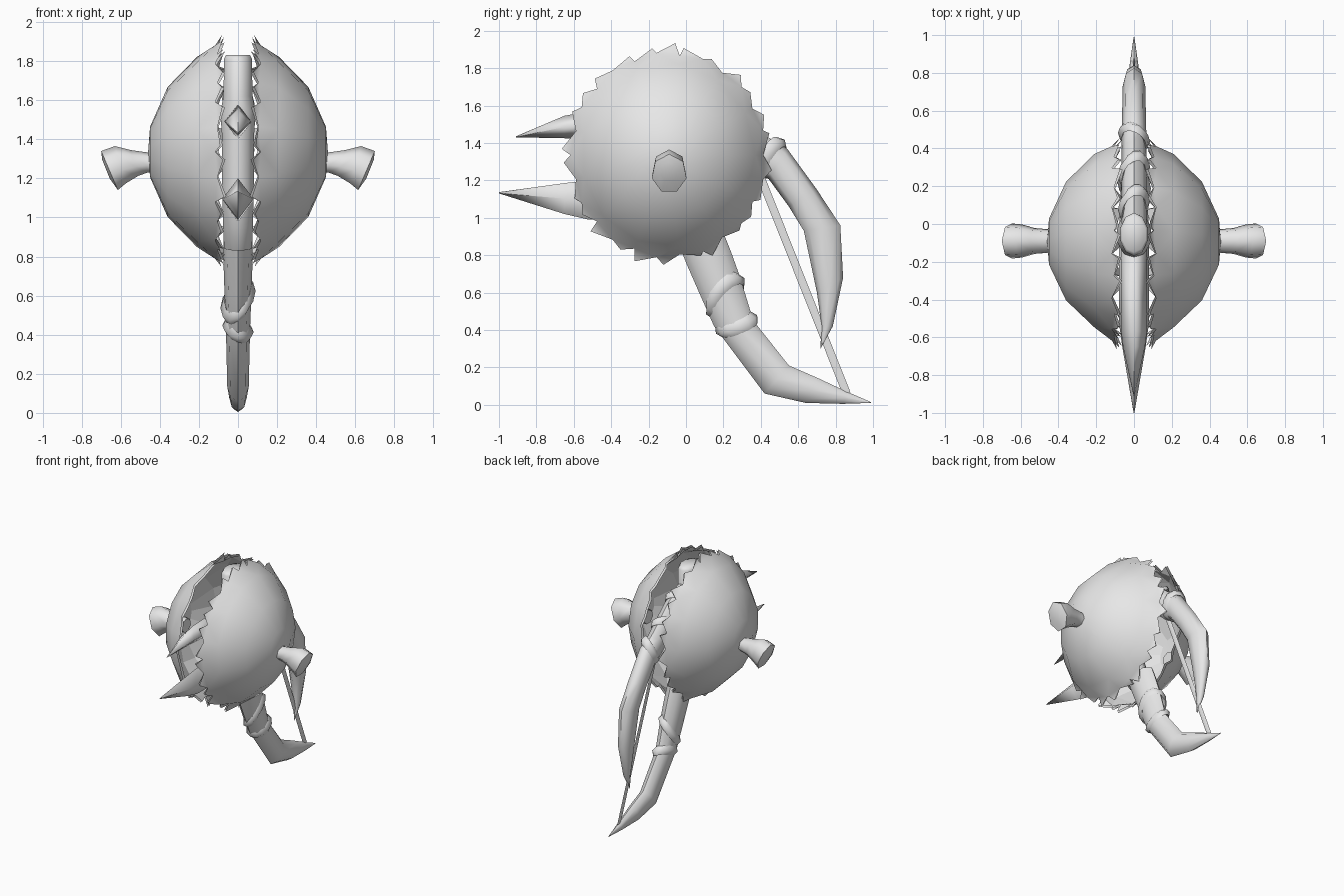
import bpy, bmesh, math, random
from mathutils import Vector

if "Cube" in bpy.data.objects:
    bpy.data.objects.remove(bpy.data.objects["Cube"])

random.seed(11)
mat = bpy.data.materials.new("bone grey")
mat.diffuse_color = (0.8, 0.8, 0.8, 1)
mat.use_nodes = True
mat.node_tree.nodes["Principled BSDF"].inputs["Base Color"].default_value = mat.diffuse_color
CY, CZ = -0.095, 1.335      # centre of the round shell


def finish(name, bm, angle=40, fix=True):
    if fix:
        bmesh.ops.recalc_face_normals(bm, faces=bm.faces)
    me = bpy.data.meshes.new(name)
    bm.to_mesh(me)
    bm.free()
    ob = bpy.data.objects.new(name, me)
    bpy.context.collection.objects.link(ob)
    me.materials.append(mat)
    bpy.ops.object.select_all(action='DESELECT')
    ob.select_set(True)
    bpy.context.view_layer.objects.active = ob
    bpy.ops.object.shade_smooth_by_angle(angle=math.radians(angle))
    return ob


def loft(name, sections, n=8, angle=60):
    """Skin elliptical sections given as (centre, half axis u, half axis v)."""
    bm = bmesh.new()
    rings = []
    for c, u, v in sections:
        rings.append([bm.verts.new(c + u * math.cos(2 * math.pi * k / n)
                                   + v * math.sin(2 * math.pi * k / n)) for k in range(n)])
    for r, s in zip(rings, rings[1:]):
        for k in range(n):
            bm.faces.new((r[k], r[(k + 1) % n], s[(k + 1) % n], s[k]))
    bm.faces.new(rings[0])
    bm.faces.new(rings[-1])
    return finish(name, bm, angle)


def limb(name, pairs, n=8, angle=60):
    """Loft in the x = 0 plane from opposite outline points (y, z, y, z, half width)."""
    secs = []
    for ya, za, yb, zb, w in pairs:
        a, b = Vector((0, ya, za)), Vector((0, yb, zb))
        secs.append(((a + b) / 2, (a - b) / 2, Vector((w, 0, 0))))
    return loft(name, secs, n, angle)


# Two domed shells with ragged toothed rims, each with a faceted lining
TEETH = 26
tips = [(random.uniform(0.565, 0.60), random.uniform(0.07, 0.09),
         random.uniform(-0.4, 0.4)) for _ in range(TEETH)]


def shell(name, side, profile, rim_x, rim_r, tip_in, angle, inward):
    bm = bmesh.new()

    def vert(x, r, a):
        return bm.verts.new((side * x, CY + 0.95 * r * math.cos(a), CZ + r * math.sin(a)))

    n = TEETH // 2
    step = 2 * math.pi / n
    rows = [[vert(x, r, k * step) for k in range(n)] for x, r in profile[1:]]
    rim = [vert(rim_x + 0.012 * (k % 2), rim_r + 0.015 * (k % 2), k * step / 2)
           for k in range(TEETH)]
    pole = vert(*profile[0], 0)
    faces = []
    for k in range(n):
        j = (k + 1) % n
        faces.append((pole, rows[0][k], rows[0][j]))
        for a, b in zip(rows, rows[1:]):
            faces.append((a[k], b[k], b[j], a[j]))
        m, e = 2 * k + 1, (2 * k + 2) % TEETH
        last = rows[-1]
        faces.append((last[k], rim[2 * k], rim[m]))
        faces.append((last[k], rim[m], last[j]))
        faces.append((last[j], rim[m], rim[e]))
    # one pointed tooth on each rim edge
    for k in range(TEETH):
        r, x, d = tips[k]
        ang = (k + 0.5 + d) * step / 2
        if math.sin(ang) > 0.93:
            r += 0.012
        faces.append((rim[k], vert(x - tip_in, r - 0.8 * tip_in, ang), rim[(k + 1) % TEETH]))
    for f in faces:
        bm.faces.new(f if (side > 0) != inward else f[::-1])
    finish(name, bm, angle, fix=False)


for side, word in ((1, "right"), (-1, "left")):
    shell(word + "_shell", side, [(0.46, 0), (0.45, 0.13), (0.36, 0.335), (0.21, 0.49)],
          0.105, 0.535, 0.0, 60, False)
    shell(word + "_lining", side, [(0.445, 0), (0.435, 0.13), (0.345, 0.325), (0.20, 0.475)],
          0.10, 0.52, 0.012, 5, True)
    # Stubby bone knob on the outside of each shell
    secs = []
    for x, z, dx, dz, w in ((0.40, 1.27, 0, 0.055, 0.06), (0.47, 1.28, 0.01, 0.055, 0.065),
                            (0.53, 1.275, 0.02, 0.07, 0.07), (0.60, 1.265, 0.03, 0.10, 0.09),
                            (0.655, 1.235, 0.045, 0.105, 0.095), (0.675, 1.245, 0.02, 0.05, 0.05)):
        secs.append((Vector((side * x, CY + 0.005, z)), Vector((side * dx, 0, dz)),
                     Vector((0, w, 0))))
    loft(word + "_knob", secs, 7, 60)

# Central grip between the shells
limb("grip", [(-0.15, 1.83, 0.04, 1.83, 0.065), (-0.17, 1.81, 0.06, 1.81, 0.075),
              (-0.17, 1.62, 0.06, 1.62, 0.078), (-0.18, 1.54, 0.07, 1.54, 0.095),
              (-0.16, 1.40, 0.04, 1.40, 0.085), (-0.16, 1.15, 0.04, 1.15, 0.085),
              (-0.12, 0.95, 0.12, 0.95, 0.08), (-0.04, 0.83, 0.20, 0.86, 0.075)], 10)

# Upper curved limb ending in a hooked blade
limb("upper_limb", [(-0.02, 1.74, -0.06, 1.54, 0.065), (0.22, 1.62, 0.16, 1.43, 0.065),
                    (0.44, 1.43, 0.36, 1.25, 0.065), (0.54, 1.37, 0.44, 1.21, 0.065),
                    (0.70, 1.15, 0.55, 1.06, 0.062), (0.825, 0.96, 0.63, 0.93, 0.06),
                    (0.84, 0.68, 0.70, 0.60, 0.05), (0.785, 0.42, 0.725, 0.42, 0.025),
                    (0.72, 0.30, 0.718, 0.30, 0.002)])

# Lower curved limb sweeping back to a point on the ground
limb("lower_limb", [(-0.04, 0.86, 0.20, 0.92, 0.075), (0.00, 0.76, 0.24, 0.82, 0.075),
                    (0.07, 0.60, 0.29, 0.68, 0.07), (0.15, 0.42, 0.36, 0.45, 0.062),
                    (0.42, 0.06, 0.55, 0.21, 0.055), (0.64, 0.01, 0.70, 0.145, 0.045),
                    (0.84, 0.005, 0.86, 0.07, 0.022), (0.99, 0.01, 0.99, 0.014, 0.002)])

# Forward horns with diamond sections
limb("upper_horn", [(-0.12, 1.58, -0.12, 1.40, 0.07), (-0.57, 1.56, -0.57, 1.42, 0.068),
                    (-0.65, 1.545, -0.65, 1.425, 0.058), (-0.91, 1.435, -0.91, 1.43, 0.002)],
     4, 100)
limb("lower_horn", [(-0.12, 1.20, -0.12, 0.98, 0.08), (-0.52, 1.20, -0.52, 0.99, 0.08),
                    (-0.65, 1.185, -0.65, 1.02, 0.062), (-1.0, 1.137, -1.0, 1.13, 0.002)],
     4, 100)


# Cord wound around the limbs, drawn as slanted rings
def binding(name, y, z, along, rx, rv, slant):
    ay = Vector((0, math.cos(along), math.sin(along)))
    av = Vector((0, -ay.z, ay.y))
    bm = bmesh.new()
    rings = []
    for k in range(12):
        t = 2 * math.pi * k / 12
        out = Vector((math.cos(t), 0, 0)) + av * math.sin(t)
        c = (Vector((rx * math.cos(t), y, z)) + av * (rv * math.sin(t))
             + ay * (slant * (math.cos(t) + 0.8 * math.sin(t))))
        rings.append([bm.verts.new(c + out * 0.02 * math.cos(q * math.pi / 2)
                                   + ay * 0.036 * math.sin(q * math.pi / 2)) for q in range(4)])
    for k in range(12):
        r, s = rings[k], rings[(k + 1) % 12]
        for q in range(4):
            bm.faces.new((r[q], r[(q + 1) % 4], s[(q + 1) % 4], s[q]))
    finish(name, bm, 100)


binding("binding_1", 0.10, 1.60, -0.65, 0.065, 0.10, 0.03)
binding("binding_2", 0.28, 1.46, -0.70, 0.065, 0.095, 0.03)
binding("binding_3", 0.46, 1.32, -0.85, 0.065, 0.095, -0.035)
binding("binding_4", 0.21, 0.58, -1.10, 0.070, 0.115, -0.05)
binding("binding_5", 0.27, 0.43, -1.02, 0.060, 0.10, 0.02)

# Taut string behind the shells
limb("string", [(0.355, 1.27, 0.395, 1.285, 0.006), (0.84, 0.05, 0.88, 0.065, 0.006)], 4)
